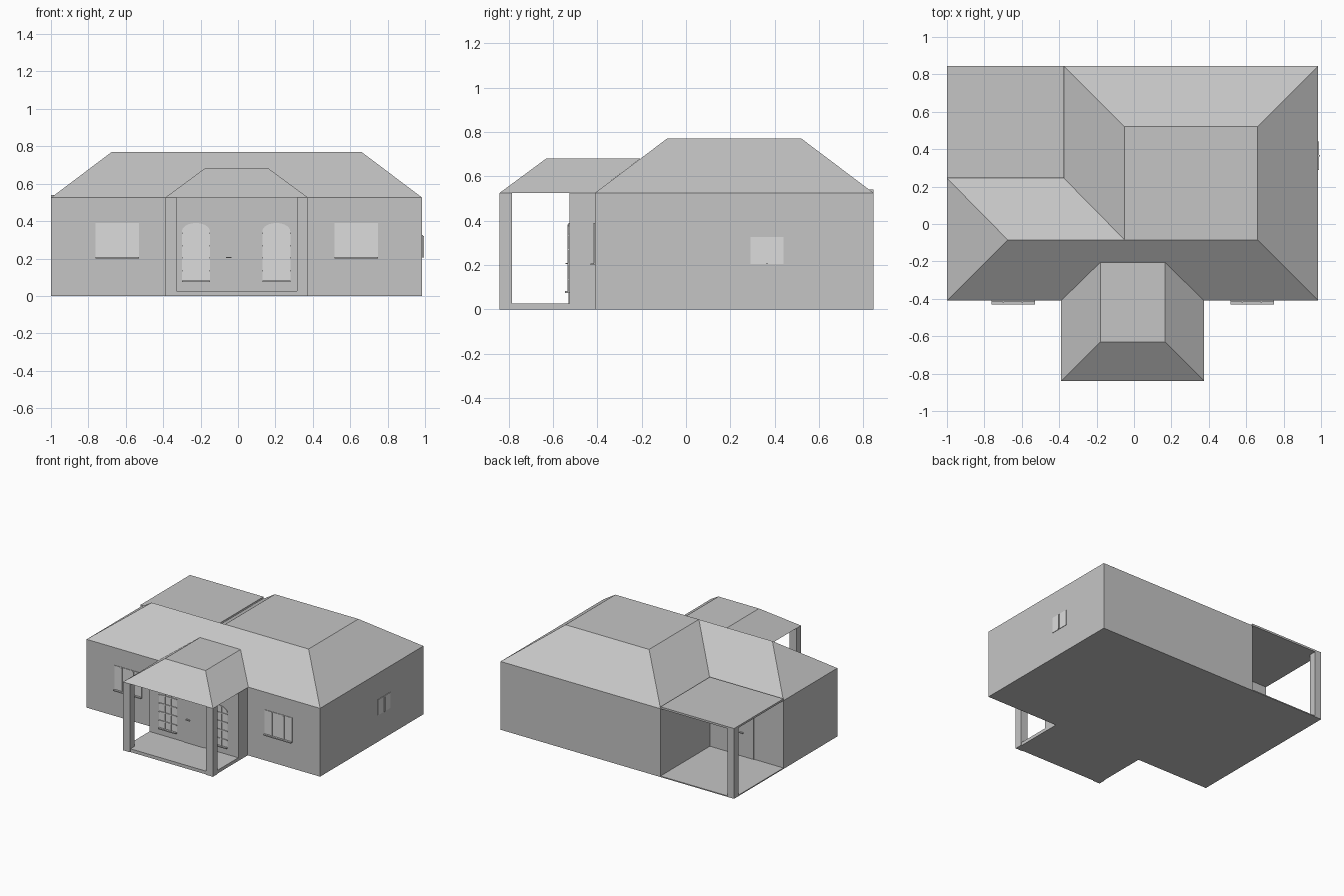
import bpy, bmesh, math
from mathutils import Vector

if "Cube" in bpy.data.objects:
    bpy.data.objects.remove(bpy.data.objects["Cube"])


def material(name, value):
    m = bpy.data.materials.new(name)
    m.use_nodes = True
    col = (value, value, value, 1)
    m.diffuse_color = col
    m.node_tree.nodes["Principled BSDF"].inputs["Base Color"].default_value = col
    return m


PLASTER = material("plaster_grey", 0.56)
GLASS = material("pale_window_grey", 0.72)
EAVE, RIDGE = 0.525, 0.77


def finish(name, bm, mat, loc=(0, 0, 0), turn=0):
    bmesh.ops.recalc_face_normals(bm, faces=bm.faces[:])
    me = bpy.data.meshes.new(name)
    bm.to_mesh(me)
    bm.free()
    me.materials.append(mat)
    ob = bpy.data.objects.new(name, me)
    ob.location = loc
    ob.rotation_euler.z = math.radians(turn)
    bpy.context.collection.objects.link(ob)
    return ob


def extrude(bm, faces, vec):
    geo = bmesh.ops.extrude_face_region(bm, geom=faces)["geom"]
    bmesh.ops.translate(bm, verts=[g for g in geo if isinstance(g, bmesh.types.BMVert)],
                        vec=Vector(vec))


def prism(name, points, vec, mat=PLASTER, loc=(0, 0, 0), turn=0, rim=None):
    """Extrude a flat outline; with rim, keep only a border of that width."""
    bm = bmesh.new()
    face = bm.faces.new([bm.verts.new(p) for p in points])
    faces = [face]
    if rim:
        faces = bmesh.ops.inset_region(bm, faces=[face], thickness=rim)["faces"]
        bmesh.ops.delete(bm, geom=[face], context='FACES_ONLY')
    extrude(bm, faces, vec)
    return finish(name, bm, mat, loc, turn)


def box(name, x, y, z, mat=PLASTER, loc=(0, 0, 0), turn=0):
    pts = [(a, b, z[0]) for a, b in ((x[0], y[0]), (x[1], y[0]), (x[1], y[1]), (x[0], y[1]))]
    return prism(name, pts, (0, 0, z[1] - z[0]), mat, loc, turn)


def surface(name, verts, faces):
    bm = bmesh.new()
    vs = [bm.verts.new(v) for v in verts]
    for f in faces:
        bm.faces.new([vs[i] for i in f])
    return finish(name, bm, PLASTER)


def window(name, loc, w, h, cols, rows, arch=0, turn=0, sill=True):
    """Pane, rim, glazing bars and sill facing local -y, origin at bottom centre."""
    spring = h - arch
    outline = [(-w / 2, 0, 0), (w / 2, 0, 0)]
    if arch:
        steps = 10
        outline += [(w / 2 * math.cos(math.pi * i / steps), 0,
                     spring + arch * math.sin(math.pi * i / steps)) for i in range(steps + 1)]
    else:
        outline += [(w / 2, 0, h), (-w / 2, 0, h)]
    prism(name + "_pane", outline, (0, -0.004, 0), GLASS, loc, turn)
    prism(name + "_frame", outline, (0, -0.012, 0), GLASS, loc, turn, rim=0.008)
    t = 0.004
    for c in cols:
        x = (c - 0.5) * w
        top = spring + arch * math.sqrt(1 - (2 * x / w) ** 2)
        box(name + "_upright", (x - t, x + t), (-0.01, 0), (0, top - t), GLASS, loc, turn)
    for r in rows:
        box(name + "_crossbar", (-w / 2, w / 2), (-0.01, 0), (r * h - t, r * h + t), GLASS, loc, turn)
    if sill:
        box(name + "_sill", (-w / 2, w / 2), (-0.02, 0), (-0.006, 0.002), PLASTER, loc, turn)


# House walls: L-shaped body and projecting entrance bay
plan = [(-1, -.41), (.985, -.41), (.985, .845), (-.375, .845), (-.375, .245), (-1, .245)]
prism("house_walls", [(x, y, 0) for x, y in plan], (0, 0, EAVE))
box("entrance_bay", (-.385, .37), (-.525, -.41), (0, EAVE))

# Main hipped roof with a flat top and a side wing
surface("main_roof",
        [(x, y, EAVE) for x, y in plan] +
        [(-.675, -.085, RIDGE), (-.05, -.085, RIDGE), (.66, -.085, RIDGE),
         (.66, .52, RIDGE), (-.05, .52, RIDGE)],
        [(0, 1, 8, 7, 6), (1, 2, 9, 8), (2, 3, 10, 9), (3, 4, 7, 10),
         (4, 5, 6, 7), (5, 0, 6), (7, 8, 9, 10), (5, 4, 3, 2, 1, 0)])

# Porch roof running back into the main slope
surface("porch_roof",
        [(-.39, -.41, EAVE), (-.39, -.84, EAVE), (.375, -.84, EAVE), (.375, -.41, EAVE),
         (-.18, -.205, .68), (-.18, -.63, .68), (.165, -.63, .68), (.165, -.205, .68)],
        [(0, 1, 5, 4), (1, 2, 6, 5), (2, 3, 7, 6), (4, 5, 6, 7), (3, 2, 1, 0), (0, 4, 7, 3)])

# Porch floor and columns
box("porch_floor", (-.385, .37), (-.835, -.525), (0, .025))
for side, x in (("right", -.39), ("left", .315)):
    box("porch_column_" + side, (x, x + .06), (-.84, -.785), (0, EAVE))

# Rear terrace: slab, corner post and flat roof
box("terrace_floor", (-1, -.375), (.245, .845), (0, .008))
box("terrace_post", (-1, -.945), (.79, .845), (0, EAVE))
box("terrace_roof", (-1, -.375), (.245, .845), (EAVE, .54))


def door(name, loc, w, h, turn=0):
    box(name, (-w / 2, w / 2), (-.005, 0), (0, h), PLASTER, loc, turn)
    box(name + "_handle", (.025 - w / 2, .055 - w / 2), (-.018, -.005), (.178, .184),
        PLASTER, loc, turn)


door("front_door", (-.005, -.525, .025), .17, .365)
door("terrace_door", (-.68, .245, .008), .14, .38, 180)

# Windows
for side, x in (("right", -.225), ("left", .205)):
    window("arched_window_" + side, (x, -.525, .08), .15, .31, (.33, .67),
           (.18, .4, .61, .82), arch=.045)
for side, x in (("right", -.645), ("left", .633)):
    window("front_window_" + side, (x, -.41, .205), .232, .185, (.27, .7), ())
window("side_window", (.985, .365, .205), .15, .12, (.5,), (), turn=90, sill=False)
